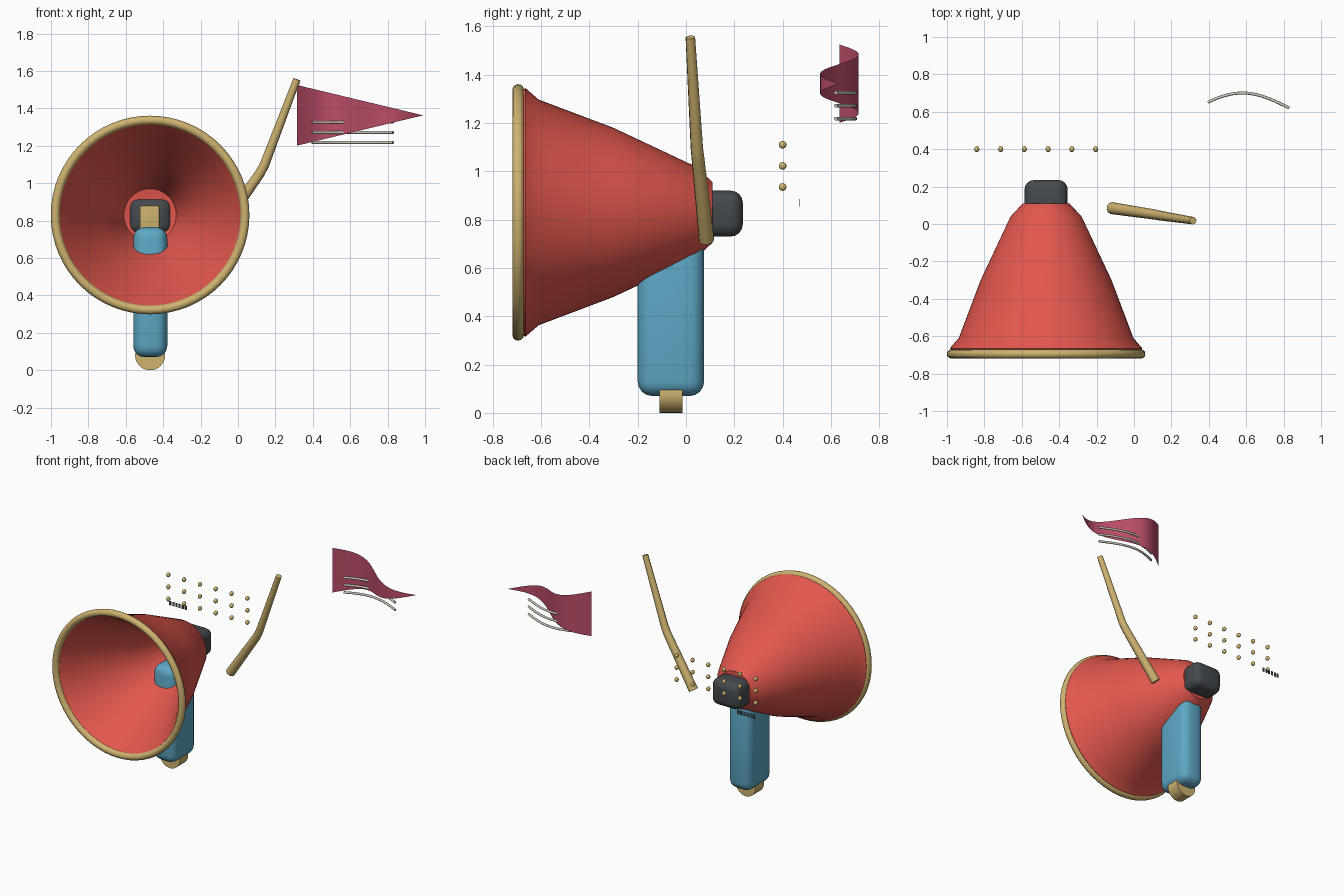
import bpy, bmesh, math
from mathutils import Vector, Matrix

cube = bpy.data.objects.get("Cube")
if cube:
    bpy.data.objects.remove(cube, do_unlink=True)


def material(name, r, g, b):
    m = bpy.data.materials.new(name)
    m.use_nodes = True
    m.diffuse_color = (r, g, b, 1)
    m.node_tree.nodes["Principled BSDF"].inputs["Base Color"].default_value = (r, g, b, 1)
    return m


RED = material("red", 0.76, 0.095, 0.075)
BLUE = material("blue", 0.11, 0.39, 0.56)
GOLD = material("gold", 0.62, 0.45, 0.16)
DARK = material("charcoal", 0.06, 0.068, 0.075)
PINK = material("pink", 0.50, 0.075, 0.135)
PALE = material("pale grey", 0.60, 0.57, 0.49)

HORN_X, HORN_Z = -0.47, 0.83


def finish(ob, mat, smooth=True, angle=40):
    ob.data.materials.append(mat)
    if smooth:
        bpy.ops.object.select_all(action="DESELECT")
        ob.select_set(True)
        bpy.context.view_layer.objects.active = ob
        bpy.ops.object.shade_smooth_by_angle(angle=math.radians(angle))
    return ob


def from_bmesh(name, bm, mat, **kw):
    me = bpy.data.meshes.new(name)
    bm.to_mesh(me)
    bm.free()
    ob = bpy.data.objects.new(name, me)
    bpy.context.collection.objects.link(ob)
    return finish(ob, mat, **kw)


def box(name, lo, hi, mat, bevel=0.0):
    """Box between two corners, with rounded edges."""
    lo, hi = Vector(lo), Vector(hi)
    bm = bmesh.new()
    place = Matrix.Translation((lo + hi) / 2) @ Matrix.Diagonal((*(hi - lo), 1))
    bmesh.ops.create_cube(bm, size=1, matrix=place)
    if bevel:
        bmesh.ops.bevel(bm, geom=bm.edges[:], offset=bevel, segments=4,
                        profile=0.5, affect="EDGES")
    return from_bmesh(name, bm, mat)


def rod(name, points, radii, mat, spline_type="POLY"):
    """Round capped tube along a path, turned into a mesh."""
    cu = bpy.data.curves.new(name, "CURVE")
    cu.dimensions = "3D"
    cu.bevel_depth = 1
    cu.bevel_resolution = 3
    cu.use_fill_caps = True
    sp = cu.splines.new(spline_type)
    sp.points.add(len(points) - 1)
    for p, co, r in zip(sp.points, points, radii):
        p.co = (*co, 1)
        p.radius = r
    tmp = bpy.data.objects.new(name + "_path", cu)
    bpy.context.collection.objects.link(tmp)
    bpy.context.view_layer.update()
    me = bpy.data.meshes.new_from_object(tmp.evaluated_get(bpy.context.evaluated_depsgraph_get()))
    bpy.data.objects.remove(tmp, do_unlink=True)
    me.materials.clear()
    ob = bpy.data.objects.new(name, me)
    bpy.context.collection.objects.link(ob)
    return finish(ob, mat)


# Horn: profile of (y, radius), outer wall then hollow inside, spun around y
profile = [(0.11, 0.0), (0.11, 0.125), (0.04, 0.19), (-0.30, 0.35), (-0.61, 0.467),
           (-0.665, 0.515), (-0.70, 0.49), (-0.61, 0.43), (-0.30, 0.265),
           (-0.20, 0.21), (0.03, 0.14), (0.05, 0.0)]
bm = bmesh.new()
verts = [bm.verts.new((HORN_X + r, y, HORN_Z)) for y, r in profile]
edges = [bm.edges.new(pair) for pair in zip(verts, verts[1:])]
bmesh.ops.spin(bm, geom=verts + edges, cent=(HORN_X, 0, HORN_Z), axis=(0, 1, 0),
               angle=math.tau, steps=64)
bmesh.ops.remove_doubles(bm, verts=bm.verts[:], dist=0.0005)
bmesh.ops.recalc_face_normals(bm, faces=bm.faces[:])
from_bmesh("horn", bm, RED)

# Rolled rim around the mouth
bpy.ops.mesh.primitive_torus_add(location=(HORN_X, -0.695, HORN_Z),
                                 rotation=(math.pi / 2, 0, 0),
                                 major_radius=0.507, minor_radius=0.024,
                                 major_segments=64, minor_segments=12)
rim = bpy.context.object
rim.name = "mouth_rim"
finish(rim, GOLD)

# Handle, rear housing and the block in the throat
box("handle", (-0.56, -0.20, 0.07), (-0.378, 0.075, 0.765), BLUE, 0.06)
box("rear_housing", (-0.585, 0.01, 0.73), (-0.355, 0.235, 0.92), DARK, 0.05)
box("throat_block", (-0.525, -0.08, 0.74), (-0.42, 0.04, 0.88), GOLD, 0.006)

# Round foot under the handle
bm = bmesh.new()
bmesh.ops.create_cone(bm, cap_ends=True, segments=32, radius1=0.08, radius2=0.08, depth=0.095,
                      matrix=Matrix.Translation((HORN_X, -0.062, 0.08))
                      @ Matrix.Rotation(math.pi / 2, 4, "X"))
from_bmesh("handle_foot", bm, GOLD)

# Bent, tapering pole
rod("flag_pole", [(-0.12, 0.085, 0.715), (0.115, 0.05, 1.05), (0.14, 0.045, 1.095),
                  (0.315, 0.018, 1.555)], [0.032, 0.027, 0.026, 0.02], GOLD)

# Waving pennant: a thin triangle with one full wave along its length
bm = bmesh.new()
STEPS = 32
columns = []
for i in range(STEPS + 1):
    u = i / STEPS
    x, y = 0.315 + 0.675 * u, 0.635 + 0.08 * math.sin(math.tau * u)
    half = 0.162 * (1 - u)
    columns.append([bm.verts.new((x, y, 1.363 + s * half)) for s in (-1, 1)])
for a, b in zip(columns, columns[1:]):
    bm.faces.new((a[0], b[0], b[1], a[1]))
bmesh.ops.remove_doubles(bm, verts=bm.verts[:], dist=0.0005)
from_bmesh("pennant", bm, PINK)

# Three curved wires beside the pennant
for n in range(3):
    path = []
    for i in range(17):
        t = i / 16
        y = 0.65 * (1 - t) + 0.62 * t + 0.064 * math.sin(math.pi * t ** 0.93)
        path.append((0.395 + 0.435 * t, y, 1.218 + 0.054 * n))
    rod(f"wire_{n + 1}", path, [0.008] * len(path), PALE)

# Grid of small studs behind the horn
for row in range(3):
    for col in range(6):
        bm = bmesh.new()
        place = Matrix.Translation((-0.84 + 0.127 * col, 0.40, 0.935 + 0.0875 * row))
        bmesh.ops.create_uvsphere(bm, u_segments=12, v_segments=8, radius=0.016,
                                  matrix=place @ Matrix.Diagonal((0.85, 1, 1, 1)))
        from_bmesh(f"stud_{row + 1}_{col + 1}", bm, GOLD)

# Row of thin plain dashes below the studs
for i in range(6):
    x = -0.88 + 0.025 * i
    box(f"dash_{i + 1}", (x, 0.467, 0.855), (x + 0.016, 0.469, 0.885), DARK)
